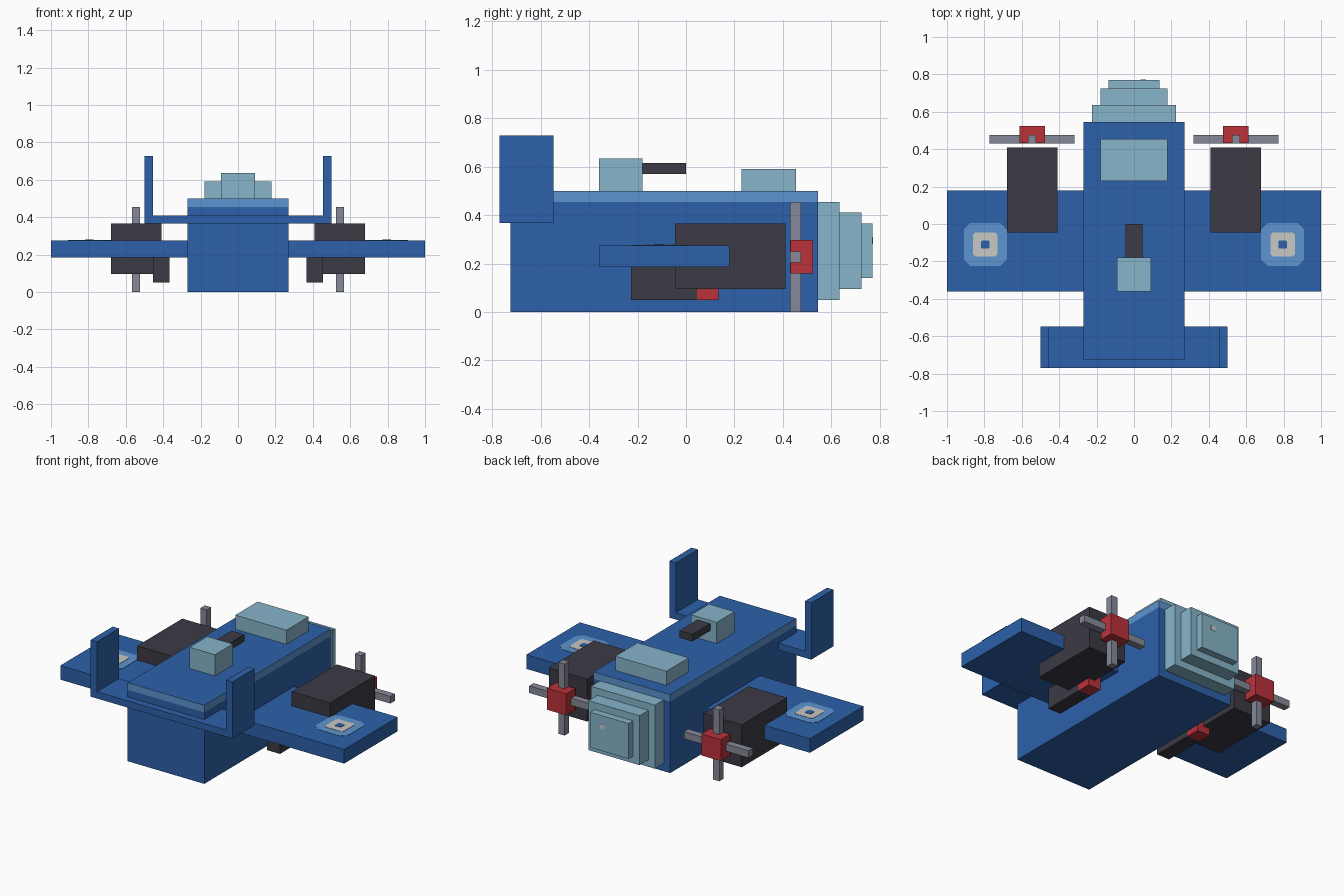
import bpy
import bmesh

old = bpy.data.objects.get("Cube")
if old:
    bpy.data.objects.remove(old, do_unlink=True)


def material(name, r, g, b):
    m = bpy.data.materials.new(name)
    m.use_nodes = True
    m.diffuse_color = (r, g, b, 1)
    m.node_tree.nodes["Principled BSDF"].inputs["Base Color"].default_value = (r, g, b, 1)
    return m


BLUE = material("blue", 0.026, 0.12, 0.40)
SKY = material("light_blue", 0.11, 0.30, 0.63)
GLASS = material("pale_glass", 0.24, 0.46, 0.59)
DARK = material("charcoal", 0.045, 0.042, 0.058)
RED = material("red", 0.49, 0.032, 0.042)
GREY = material("grey", 0.24, 0.255, 0.315)
WHITE = material("off_white", 0.58, 0.58, 0.55)


def finish(name, bm, mat):
    bmesh.ops.recalc_face_normals(bm, faces=bm.faces)
    mesh = bpy.data.meshes.new(name)
    bm.to_mesh(mesh)
    bm.free()
    mesh.materials.append(mat)
    ob = bpy.data.objects.new(name, mesh)
    bpy.context.collection.objects.link(ob)
    return ob


def box(name, mat, x, y, z):
    """Box between the given (low, high) limits on each axis."""
    bm = bmesh.new()
    bmesh.ops.create_cube(bm, size=1)
    for v in bm.verts:
        v.co = [lim[0] if c < 0 else lim[1] for c, lim in zip(v.co, (x, y, z))]
    return finish(name, bm, mat)


def centred(name, mat, half, y, z):
    return box(name, mat, (-half, half), y, z)


def pair(name, mat, x, y, z):
    """The same box on both sides of the model."""
    box("left_" + name, mat, x, y, z)
    box("right_" + name, mat, (-x[1], -x[0]), y, z)


def plate(name, mat, cx, cy, half, cut, z, top):
    """Thin square plate with cut corners."""
    bm = bmesh.new()
    s = half - cut
    outline = [(half, -s), (half, s), (s, half), (-s, half),
               (-half, s), (-half, -s), (-s, -half), (s, -half)]
    face = bm.faces.new([bm.verts.new((cx + a, cy + b, z)) for a, b in outline])
    up = bmesh.ops.extrude_face_region(bm, geom=[face])["geom"]
    bmesh.ops.translate(bm, vec=(0, 0, top - z),
                        verts=[g for g in up if isinstance(g, bmesh.types.BMVert)])
    finish(name, bm, mat)


# Fuselage, with a light band round the top edge
centred("fuselage", BLUE, 0.27, (-0.725, 0.545), (0, 0.455))
band = centred("fuselage_top", SKY, 0.27, (-0.725, 0.545), (0.455, 0.5))
band.data.materials.append(BLUE)
for p in band.data.polygons:
    p.material_index = 1 if p.normal.z > 0.5 else 0

# Stepped glass nose with a small lamp
centred("nose_rear", GLASS, 0.225, (0.545, 0.635), (0.05, 0.455))
centred("nose_middle", GLASS, 0.18, (0.635, 0.725), (0.095, 0.41))
centred("nose_tip", GLASS, 0.135, (0.725, 0.77), (0.14, 0.365))
box("nose_lamp", WHITE, (0.035, 0.065), (0.769, 0.772), (0.28, 0.31))

# Cockpit, turret and gun
centred("cockpit", GLASS, 0.18, (0.23, 0.455), (0.5, 0.59))
centred("turret", GLASS, 0.09, (-0.36, -0.18), (0.5, 0.635))
centred("turret_gun", DARK, 0.045, (-0.18, 0), (0.57, 0.615))

# Wings and twin tail
centred("wing", BLUE, 1, (-0.36, 0.18), (0.185, 0.275))
centred("tailplane", BLUE, 0.455, (-0.77, -0.547), (0.367, 0.41))
pair("tail_fin", BLUE, (0.455, 0.5), (-0.77, -0.547), (0.367, 0.728))

# Engines and propellers
pair("engine", DARK, (0.41, 0.68), (-0.045, 0.41), (0.095, 0.365))
pair("propeller_hub", RED, (0.477, 0.613), (0.432, 0.525), (0.16, 0.297))
pair("propeller_blade_flat", GREY, (0.317, 0.773), (0.43, 0.475), (0.205, 0.25))
pair("propeller_blade_upright", GREY, (0.523, 0.567), (0.43, 0.475), (0, 0.455))

# Stores under the wing
pair("store_body", DARK, (0.365, 0.455), (-0.227, 0.045), (0.05, 0.19))
pair("store_tip", RED, (0.365, 0.455), (0.045, 0.135), (0.05, 0.14))

# Wing roundels
for side, cx in (("left", 0.795), ("right", -0.795)):
    plate(side + "_roundel_ring", SKY, cx, -0.11, 0.115, 0.035, 0.274, 0.277)
    plate(side + "_roundel_field", WHITE, cx, -0.11, 0.065, 0.012, 0.275, 0.279)
    plate(side + "_roundel_centre", BLUE, cx, -0.11, 0.022, 0.005, 0.276, 0.281)
